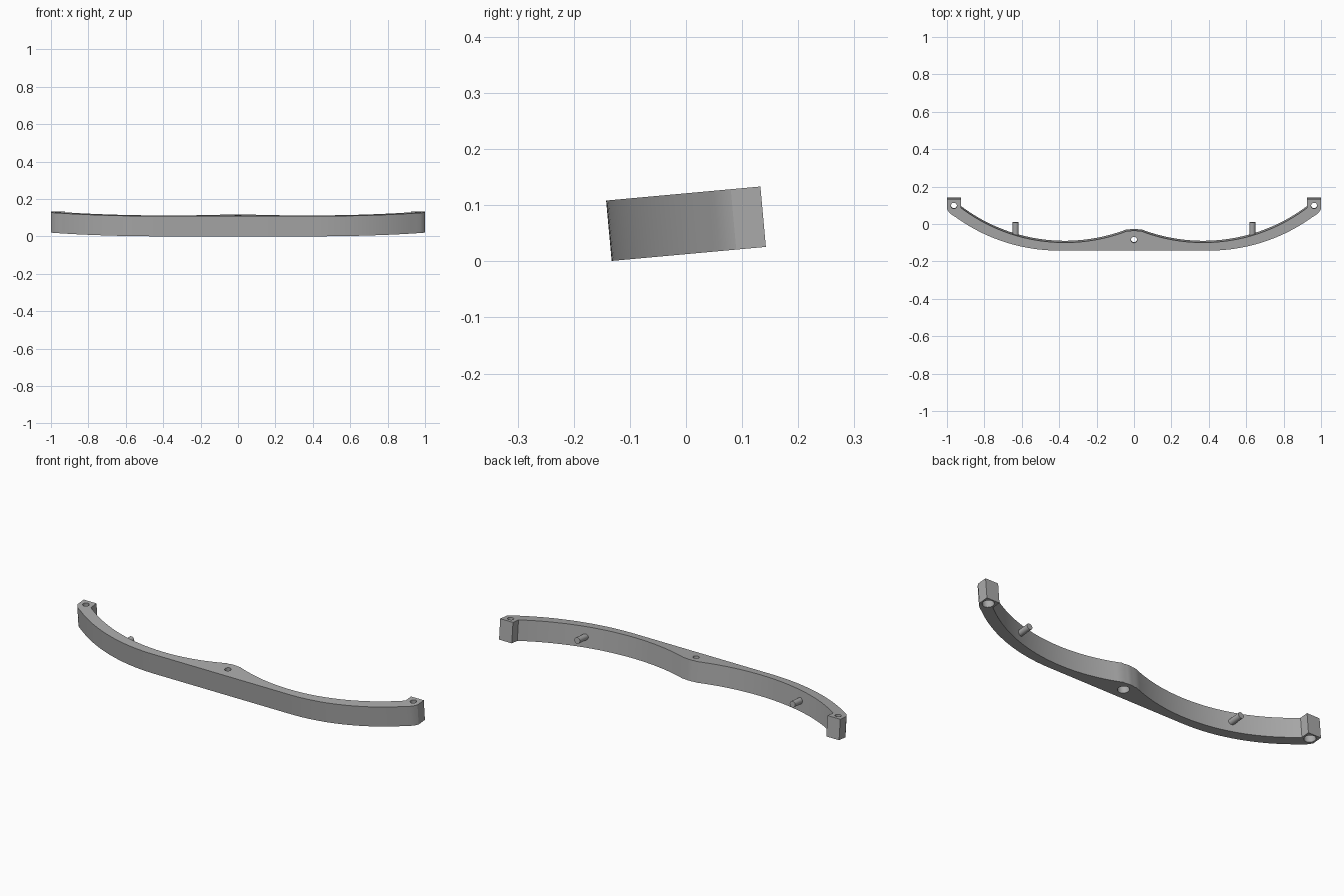
import bpy, bmesh, math
from mathutils import Matrix

if "Cube" in bpy.data.objects:
    bpy.data.objects.remove(bpy.data.objects["Cube"])

HALF = 0.054                      # half the height of the bar
TILT = Matrix.Translation((0, 0, 0.067)) @ Matrix.Rotation(math.radians(5.2), 4, 'X')

grey = bpy.data.materials.new("satin grey")
grey.use_nodes = True
grey.diffuse_color = (0.4, 0.4, 0.4, 1)
grey.node_tree.nodes["Principled BSDF"].inputs["Base Color"].default_value = (0.4, 0.4, 0.4, 1)


def make_object(name, bm):
    bmesh.ops.recalc_face_normals(bm, faces=bm.faces)
    mesh = bpy.data.meshes.new(name)
    bm.to_mesh(mesh)
    bm.free()
    mesh.materials.append(grey)
    obj = bpy.data.objects.new(name, mesh)
    bpy.context.collection.objects.link(obj)
    return obj


def arc(cx, cy, r, x0, x1, n):
    """Lower part of a circle, sampled from x0 to x1."""
    a0, a1 = math.asin((x0 - cx) / r), math.asin((x1 - cx) / r)
    angles = [a0 + (a1 - a0) * i / n for i in range(n + 1)]
    return [(cx + r * math.sin(a), cy - r * math.cos(a)) for a in angles]


def cylinder(name, r, matrix, depth, sides=32):
    bm = bmesh.new()
    bmesh.ops.create_cone(bm, cap_ends=True, segments=sides, radius1=r, radius2=r,
                          depth=depth, matrix=matrix)
    return make_object(name, bm)


def finish(obj):
    obj.matrix_world = TILT
    bpy.ops.object.select_all(action='DESELECT')
    obj.select_set(True)
    bpy.context.view_layer.objects.active = obj
    bpy.ops.object.shade_smooth_by_angle(angle=math.radians(25))


# Half outline: front curve, end block, back curve, rounded middle peak
half = arc(0.40, 0.805, 0.943, 0.40, 0.955, 20)
half += [(0.975, 0.055), (0.99, 0.069), (1.0, 0.085), (1.0, 0.138), (0.925, 0.138)]
half += arc(0.37, 0.825, 0.92, 0.925, 0.04, 32)
half += [(0.025, -0.034), (0.012, -0.031)]
outline = half + [(-x, y) for x, y in reversed(half)]

bm = bmesh.new()
face = bm.faces.new([bm.verts.new((x, y, -HALF)) for x, y in outline])
top = bmesh.ops.extrude_face_region(bm, geom=[face])
bmesh.ops.translate(bm, vec=(0, 0, 2 * HALF),
                    verts=[v for v in top["geom"] if isinstance(v, bmesh.types.BMVert)])
bar = make_object("brow_bar", bm)

# Screw holes: narrow through the top, wide from below
for x, y in ((-0.963, 0.103), (0, -0.08), (0.963, 0.103)):
    for r, z, depth in ((0.016, 0, 0.2), (0.028, -0.04, 0.12)):
        cutter = cylinder("hole_cutter", r, Matrix.Translation((x, y, z)), depth)
        cutter.hide_render = True
        mod = bar.modifiers.new("hole", 'BOOLEAN')
        mod.operation = 'DIFFERENCE'
        mod.solver = 'EXACT'
        mod.object = cutter
        bpy.context.view_layer.objects.active = bar
        bpy.ops.object.modifier_apply(modifier=mod.name)
        bpy.data.objects.remove(cutter)
finish(bar)

# Short pins on the back
for side, x in (("right", -0.633), ("left", 0.633)):
    place = Matrix.Translation((x, -0.035, 0)) @ Matrix.Rotation(math.pi / 2, 4, 'X')
    finish(cylinder(side + "_pin", 0.016, place, 0.09, 24))
